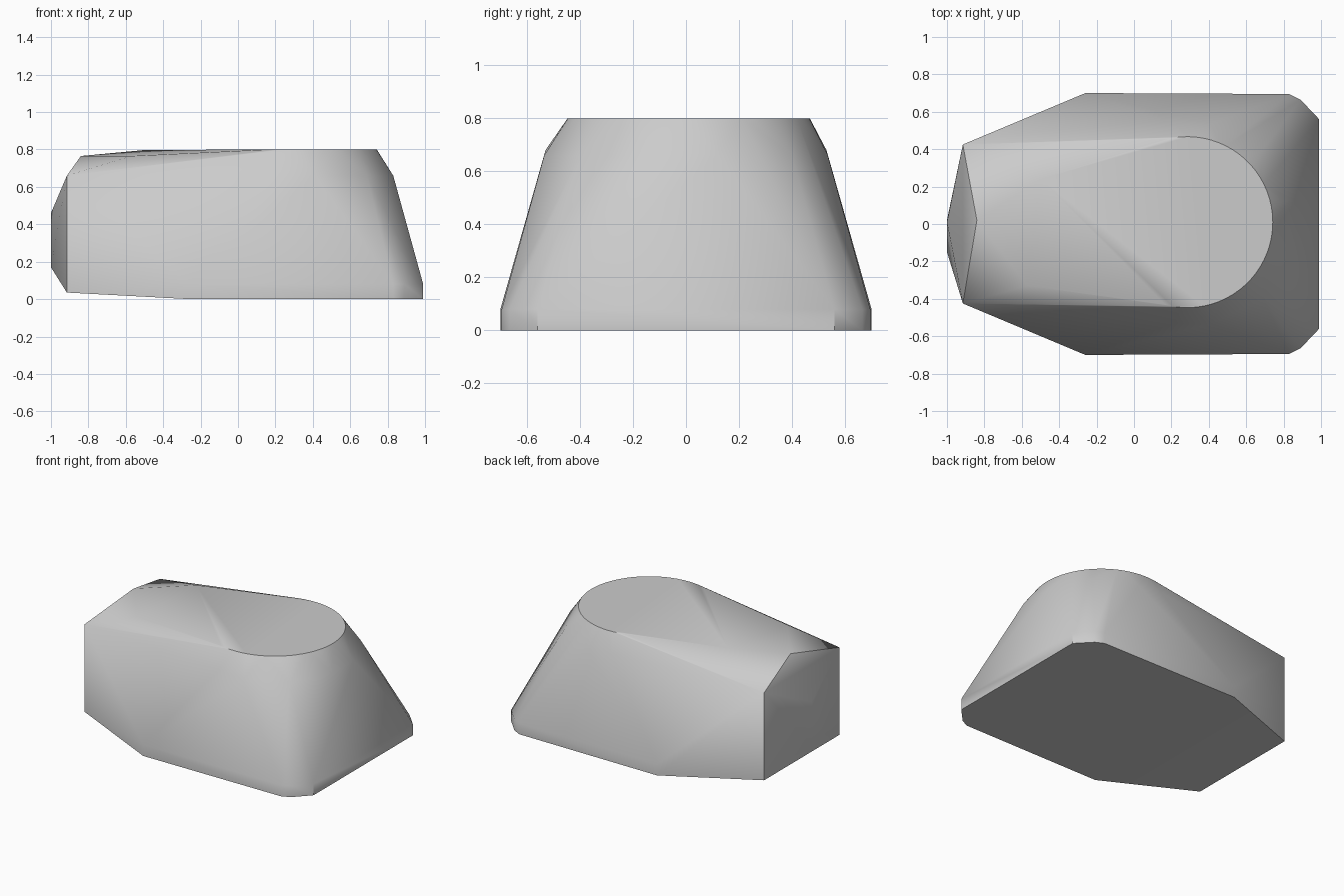
import bpy, bmesh, math

cube = bpy.data.objects.get("Cube")
if cube:
    bpy.data.objects.remove(cube, do_unlink=True)

mat = bpy.data.materials.new("light grey")
mat.use_nodes = True
grey = (0.6, 0.6, 0.6, 1)
mat.diffuse_color = grey
mat.node_tree.nodes["Principled BSDF"].inputs["Base Color"].default_value = grey

points = []


def both_sides(x, y, *heights):
    """Add a mirrored pair of corners at each height."""
    for z in heights:
        points.extend([(x, y, z), (x, -y, z)])


# Upright base rim with clipped corners
for x, y in [(-0.26, 0.70), (0.83, 0.695), (0.89, 0.665), (0.99, 0.56)]:
    both_sides(x, y, 0, 0.08)

# Tapered end with a blunt nose
both_sides(-0.915, 0.425, 0.035, 0.66)
points += [(-1, -0.15, 0.17), (-1, 0.02, 0.17), (-1, 0.01, 0.46),
           (-0.84, 0.02, 0.765)]

# Gently sloping top ridge
points += [(-0.5, 0.24, 0.797), (-0.57, -0.33, 0.765)]

# Shoulder below the round top
both_sides(0.83, 0.12, 0.66)
both_sides(0.69, 0.4, 0.66)
both_sides(0.41, 0.535, 0.66)
both_sides(0.22, 0.53, 0.68)

# Round rim of the flat top
steps = 40
for i in range(steps + 1):
    a = math.radians(-105 + 210 * i / steps)
    points.append((0.285 + 0.457 * math.cos(a), 0.01 + 0.457 * math.sin(a), 0.8))

# Wrap the corners in one closed faceted skin
bm = bmesh.new()
for p in points:
    bm.verts.new(p)
hull = bmesh.ops.convex_hull(bm, input=bm.verts)
loose = {g for g in hull["geom_interior"] + hull["geom_unused"]
         if isinstance(g, bmesh.types.BMVert)}
bmesh.ops.delete(bm, geom=list(loose), context="VERTS")
bmesh.ops.dissolve_limit(bm, angle_limit=math.radians(0.5),
                         verts=bm.verts, edges=bm.edges)
bmesh.ops.recalc_face_normals(bm, faces=bm.faces)
mesh = bpy.data.meshes.new("faceted_block")
bm.to_mesh(mesh)
bm.free()
mesh.materials.append(mat)

block = bpy.data.objects.new("faceted_block", mesh)
bpy.context.collection.objects.link(block)
bpy.ops.object.select_all(action="DESELECT")
block.select_set(True)
bpy.context.view_layer.objects.active = block
bpy.ops.object.shade_smooth_by_angle(angle=math.radians(40))
